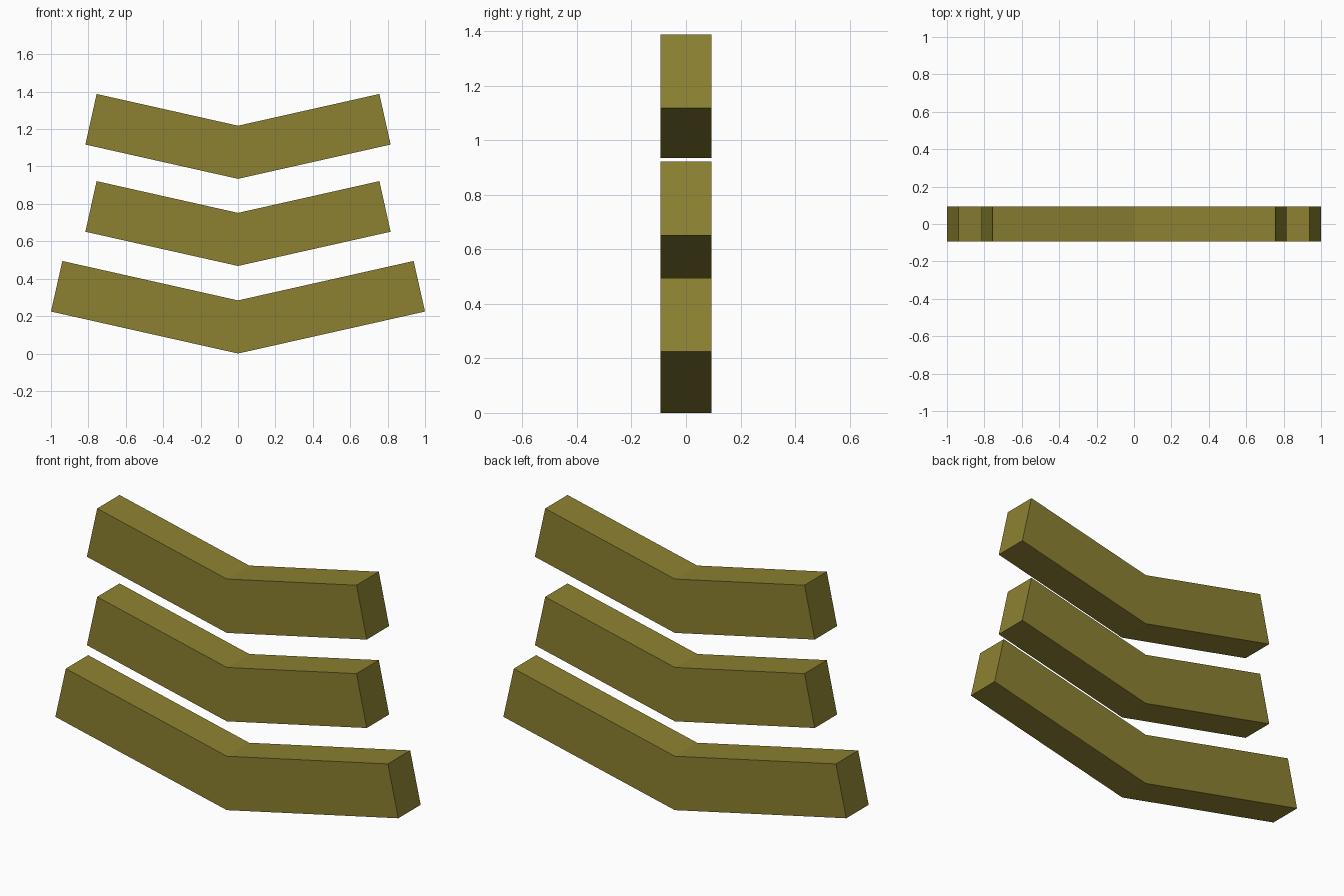
import bpy, bmesh

if "Cube" in bpy.data.objects:
    bpy.data.objects.remove(bpy.data.objects["Cube"])

# Single olive colour
olive = bpy.data.materials.new("olive")
olive.diffuse_color = (0.262, 0.220, 0.031, 1)
olive.use_nodes = True
olive.node_tree.nodes["Principled BSDF"].inputs["Base Color"].default_value = olive.diffuse_color

SLOPE = 0.2245   # rise of each arm
HEIGHT = 0.284   # vertical thickness at the centre
DEPTH = 0.093    # half thickness front to back


def chevron(name, base, bottom_x, top_x):
    """V-shaped bar with square-cut ends, extruded front to back."""
    half = [(bottom_x, base + SLOPE * bottom_x),
            (top_x, base + HEIGHT + SLOPE * top_x)]
    outline = [(0, base)] + half + [(0, base + HEIGHT)]
    outline += [(-x, z) for x, z in reversed(half)]
    bm = bmesh.new()
    front = [bm.verts.new((x, -DEPTH, z)) for x, z in outline]
    back = [bm.verts.new((x, DEPTH, z)) for x, z in outline]
    # front and back, one quad per arm
    for ring in (front, back):
        bm.faces.new(ring[:4])
        bm.faces.new([ring[0], ring[3], ring[4], ring[5]])
    # rim
    for i in range(6):
        j = (i + 1) % 6
        bm.faces.new((front[i], front[j], back[j], back[i]))
    bmesh.ops.recalc_face_normals(bm, faces=bm.faces)
    mesh = bpy.data.meshes.new(name)
    bm.to_mesh(mesh)
    bm.free()
    mesh.materials.append(olive)
    bpy.context.collection.objects.link(bpy.data.objects.new(name, mesh))


chevron("lower_chevron", 0.0, 1.0, 0.939)
chevron("middle_chevron", 0.468, 0.816, 0.756)
chevron("upper_chevron", 0.934, 0.816, 0.756)
